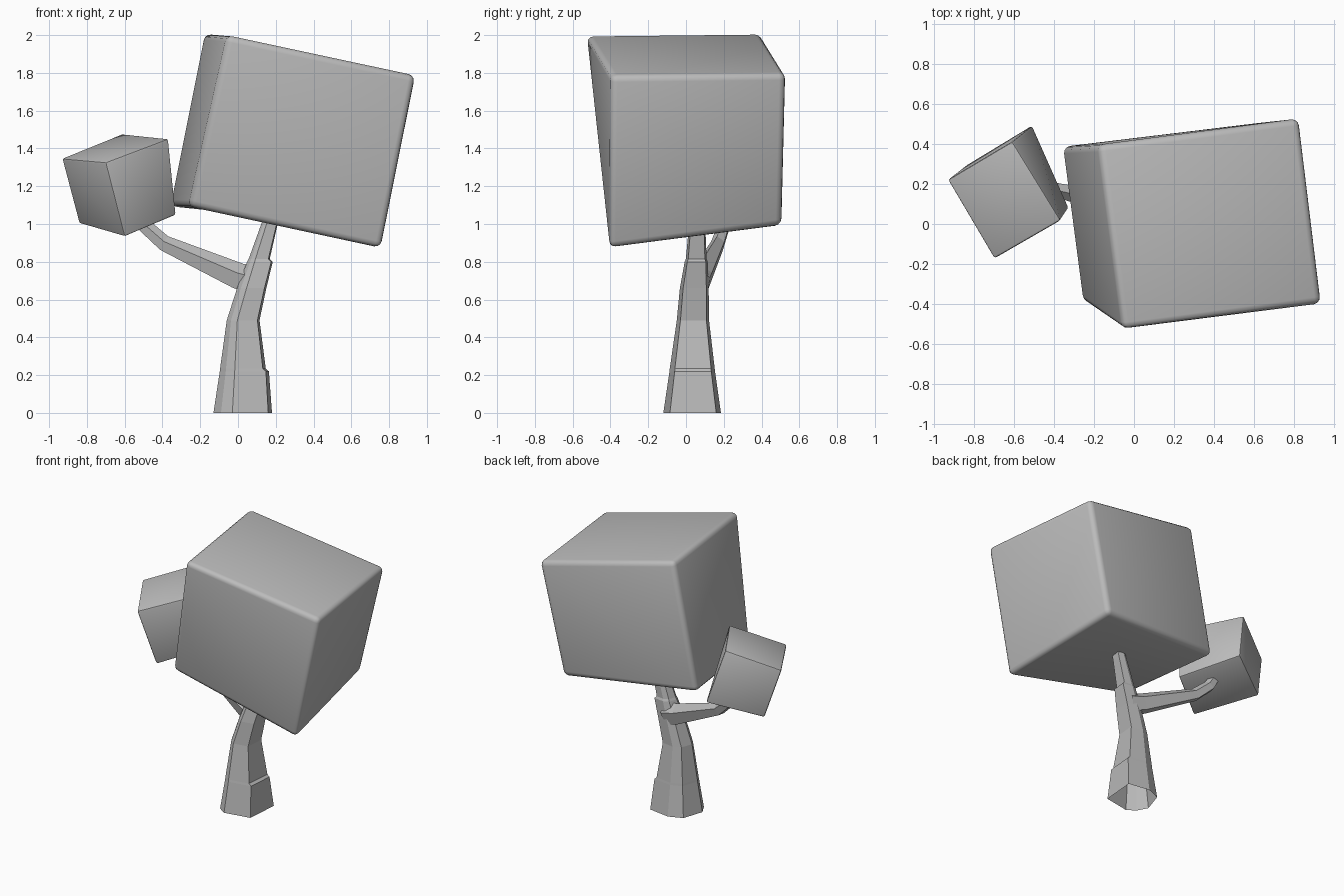
import bpy, bmesh, math
from mathutils import Vector

if "Cube" in bpy.data.objects:
    bpy.data.objects.remove(bpy.data.objects["Cube"], do_unlink=True)

grey = bpy.data.materials.new("plain_grey")
grey.use_nodes = True
grey.diffuse_color = (0.5, 0.5, 0.5, 1)
grey.node_tree.nodes["Principled BSDF"].inputs["Base Color"].default_value = (0.5, 0.5, 0.5, 1)


def finish(bm, name):
    bmesh.ops.recalc_face_normals(bm, faces=bm.faces)
    mesh = bpy.data.meshes.new(name)
    bm.to_mesh(mesh)
    bm.free()
    obj = bpy.data.objects.new(name, mesh)
    bpy.context.collection.objects.link(obj)
    mesh.materials.append(grey)
    return obj


def foliage_block(name, top, bottom, grow, width, segments):
    """Skewed block from two loops of four corners, with rounded edges."""
    corners = [Vector(p) for p in top + bottom]
    mid = sum(corners, Vector()) / 8
    bm = bmesh.new()
    v = [bm.verts.new(mid + (p - mid) * grow) for p in corners]
    bm.faces.new(v[:4])
    bm.faces.new(v[4:])
    for i in range(4):
        j = (i + 1) % 4
        bm.faces.new((v[i], v[j], v[j + 4], v[i + 4]))
    obj = finish(bm, name)
    bevel = obj.modifiers.new("rounded_edges", "BEVEL")
    bevel.width = width
    bevel.segments = segments
    bevel.limit_method = "NONE"
    bpy.ops.object.select_all(action="DESELECT")
    obj.select_set(True)
    bpy.context.view_layer.objects.active = obj
    bpy.ops.object.modifier_apply(modifier=bevel.name)
    bpy.ops.object.shade_smooth_by_angle(angle=math.radians(35))


def loft(name, loops, cap_end=True):
    """Flat-faced skin over equal-sized loops of points, open at the start."""
    bm = bmesh.new()
    rings = [[bm.verts.new(p) for p in loop] for loop in loops]
    for a, b in zip(rings, rings[1:]):
        for i in range(len(a)):
            j = (i + 1) % len(a)
            bm.faces.new((a[i], a[j], b[j], b[i]))
    if cap_end:
        bm.faces.new(rings[-1])
    return finish(bm, name)


# Large and small leaf blocks, corners in order front, right, back, left
foliage_block(
    "large_foliage",
    [(-0.05, -0.52, 1.99), (0.93, -0.39, 1.78), (0.82, 0.52, 1.79), (-0.17, 0.39, 2.0)],
    [(-0.25, -0.38, 1.1), (0.75, -0.4, 0.88), (0.64, 0.5, 1.0), (-0.35, 0.38, 1.1)],
    1.018, 0.035, 3)
foliage_block(
    "small_foliage",
    [(-0.7, -0.17, 1.325), (-0.37, 0.02, 1.45), (-0.61, 0.41, 1.475), (-0.93, 0.22, 1.345)],
    [(-0.6, -0.09, 0.935), (-0.33, 0.08, 1.05), (-0.51, 0.49, 1.1), (-0.84, 0.29, 1.005)],
    1.012, 0.012, 2)

# Trunk: one faceted section, shrunk and leaned upwards, with two knots
section = [(-0.06, -0.155), (0.13, -0.12), (0.15, 0.125), (-0.01, 0.15),
           (-0.11, 0.11), (-0.16, -0.04), (-0.12, -0.115)]
levels = [  # height, centre x, centre y, scale, knot size
    (0, 0.03, 0.035, 1, 0), (0.22, 0.03, 0.035, 0.79, 0.015),
    (0.235, 0.03, 0.035, 0.78, 0), (0.49, 0.03, 0.038, 0.56, 0),
    (0.66, 0.075, 0.045, 0.5, 0), (0.8, 0.112, 0.055, 0.4, 0.012),
    (0.815, 0.114, 0.055, 0.36, 0), (1.0, 0.168, 0.06, 0.28, 0),
    (1.12, 0.2, 0.06, 0.24, 0)]
loft("trunk", [[(cx + x * s + (k if x > 0 else 0), cy + y * s, z)
                for x, y in section] for z, cx, cy, s, k in levels])

# Side branch: five-sided taper bending up into the small block
path = [Vector(p) for p in [(0.1, 0.06, 0.69), (0.0, 0.08, 0.72), (-0.39, 0.17, 0.895),
                            (-0.49, 0.2, 0.985), (-0.53, 0.21, 1.06)]]
radii = [0.085, 0.075, 0.045, 0.04, 0.035]
loops = []
for i, (p, r) in enumerate(zip(path, radii)):
    along = (path[min(i + 1, 4)] - path[max(i - 1, 0)]).normalized()
    side = along.cross(Vector((0, 0, 1))).normalized()
    up = side.cross(along)
    angles = [math.tau * n / 5 + math.pi / 2 for n in range(5)]
    loops.append([p + r * (math.cos(a) * side * 0.85 + math.sin(a) * up) for a in angles])
loft("branch", loops)
